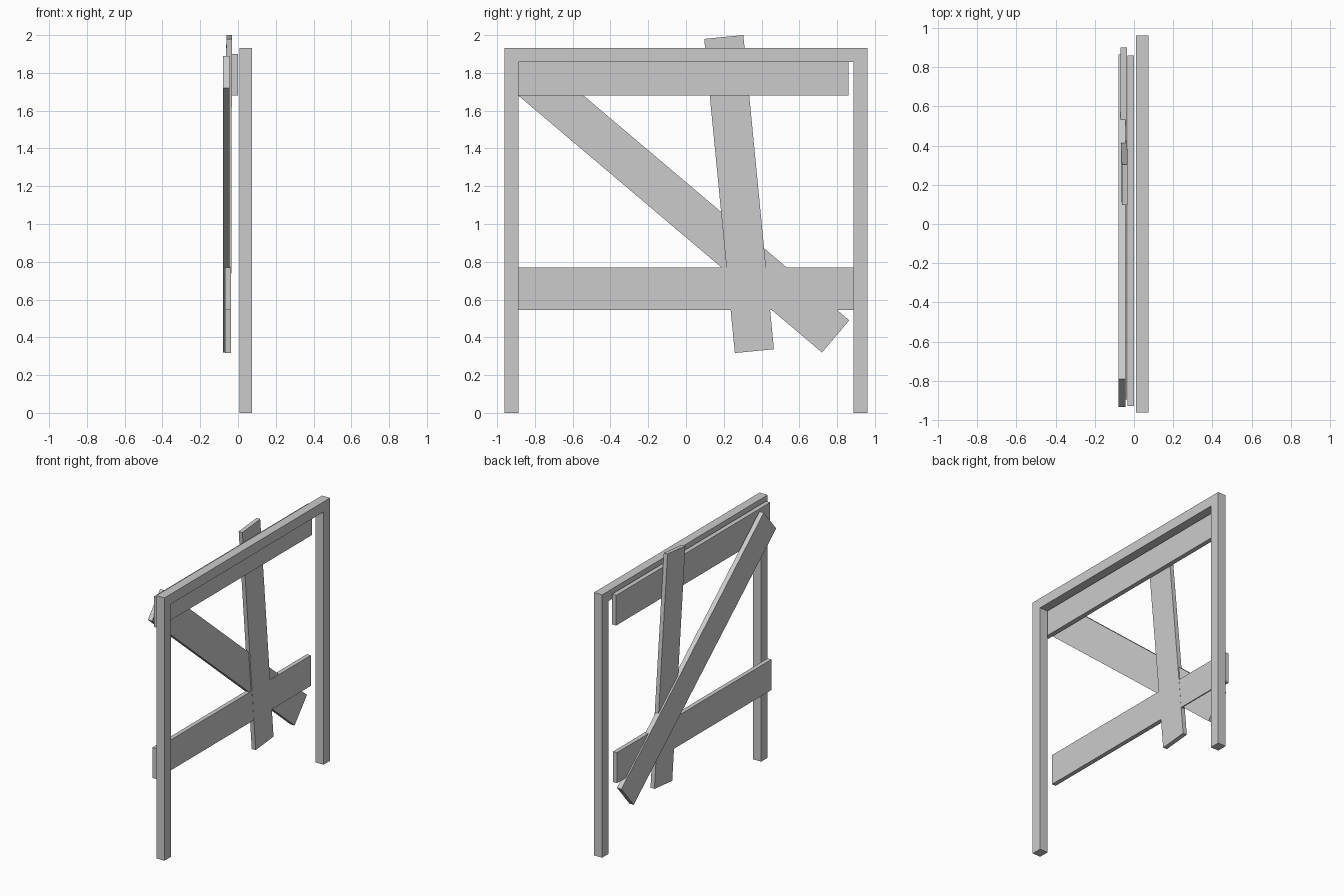
import bpy, bmesh
from mathutils import Vector

if "Cube" in bpy.data.objects:
    bpy.data.objects.remove(bpy.data.objects["Cube"])

grey = bpy.data.materials.new("plain_grey")
grey.diffuse_color = (0.6, 0.6, 0.6, 1)
grey.use_nodes = True
grey.node_tree.nodes["Principled BSDF"].inputs["Base Color"].default_value = grey.diffuse_color


def prism(name, outline, x_pairs):
    """Solid from a (y, z) outline; x_pairs gives back and front x per point."""
    bm = bmesh.new()
    back = [bm.verts.new((x[0], y, z)) for (y, z), x in zip(outline, x_pairs)]
    front = [bm.verts.new((x[1], y, z)) for (y, z), x in zip(outline, x_pairs)]
    bm.faces.new(back[::-1])
    bm.faces.new(front)
    n = len(outline)
    for i in range(n):
        j = (i + 1) % n
        bm.faces.new((back[i], back[j], front[j], front[i]))
    bmesh.ops.recalc_face_normals(bm, faces=bm.faces)
    mesh = bpy.data.meshes.new(name)
    bm.to_mesh(mesh)
    bm.free()
    mesh.materials.append(grey)
    obj = bpy.data.objects.new(name, mesh)
    bpy.context.collection.objects.link(obj)
    return obj


def plank(name, start, end, width, x_start, x_end):
    """Board along a centre line in the (y, z) plane, with x ranges at both ends."""
    a, b = Vector(start), Vector(end)
    d = (b - a).normalized()
    side = Vector((-d.y, d.x)) * width / 2
    prism(name, [a - side, b - side, b + side, a + side],
          [x_start, x_end, x_end, x_start])


# Door frame: two posts and a lintel in one piece
W, I, H, T = 0.962, 0.886, 1.932, 1.858
frame = [(-W, 0), (-I, 0), (-I, T), (I, T), (I, 0), (W, 0), (W, H), (-W, H)]
prism("door_frame", frame, [(0.009, 0.075)] * len(frame))

# Horizontal boards
plank("upper_board", (-0.93, 1.79), (0.86, 1.79), 0.222, (-0.034, 0.0), (-0.034, 0.0))
plank("lower_board", (-0.895, 0.657), (0.9, 0.657), 0.224, (-0.069, -0.037), (-0.069, -0.037))

# Leaning upright board and long diagonal board
plank("upright_board", (0.362, 0.327), (0.2, 1.99), 0.208, (-0.069, -0.037), (-0.062, -0.032))
plank("diagonal_board", (0.792, 0.405), (-0.863, 1.805), 0.223, (-0.079, -0.044), (-0.079, -0.044))
